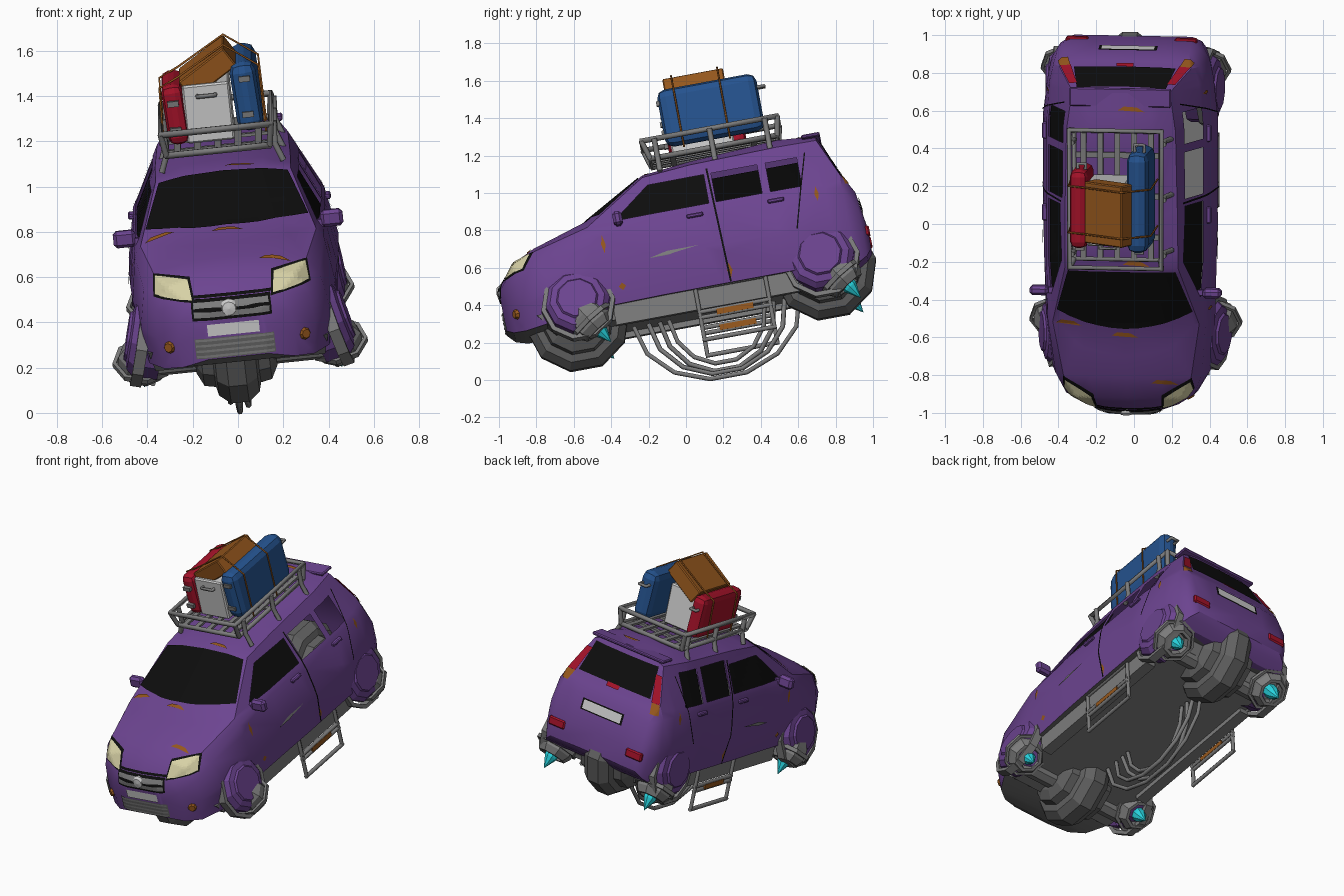
import bpy, bmesh
from math import radians, sin, cos, pi
from mathutils import Matrix, Vector
from mathutils.bvhtree import BVHTree

if "Cube" in bpy.data.objects:
    bpy.data.objects.remove(bpy.data.objects["Cube"], do_unlink=True)

# The whole car floats nose-down and slightly rolled
TILT = (Matrix.Translation((-.025, 0, .7)) @ Matrix.Rotation(radians(10.5), 4, 'X')
        @ Matrix.Rotation(radians(-6), 4, 'Y'))


def material(name, *rgb):
    m = bpy.data.materials.new(name)
    m.use_nodes = True
    m.diffuse_color = (*rgb, 1)
    m.node_tree.nodes["Principled BSDF"].inputs["Base Color"].default_value = (*rgb, 1)
    return m


purple = material("purple paint", .15, .058, .28)
black = material("black glass", .004, .004, .004)
dark = material("dark grey", .12, .12, .12)
grey = material("metal grey", .2, .2, .2)
cream = material("cream lamp", .68, .64, .38)
white = material("white", .62, .62, .62)
red = material("red", .37, .006, .022)
blue = material("blue", .018, .085, .27)
brown = material("rusty brown", .3, .095, .012)
cyan = material("cyan glow", .02, .64, .72)


def place(name, data, *mats):
    ob = bpy.data.objects.new(name, data)
    bpy.context.collection.objects.link(ob)
    for m in mats:
        data.materials.append(m)
    ob.matrix_world = TILT
    return ob


def solid(name, bm, *mats):
    me = bpy.data.meshes.new(name)
    bm.to_mesh(me)
    bm.free()
    return place(name, me, *mats)


def box(name, mat, centre, size, tilt=0, bevel=0, segments=1):
    bm = bmesh.new()
    bmesh.ops.create_cube(bm, size=1, matrix=Matrix.Diagonal((*size, 1)))
    if bevel:
        bmesh.ops.bevel(bm, geom=bm.edges[:], offset=bevel, segments=segments, profile=.5, affect='EDGES')
    bm.transform(Matrix.Translation(centre) @ Matrix.Rotation(radians(tilt), 4, 'Y'))
    return solid(name, bm, mat)


def bars(name, mat, paths, r, closed=False):
    cu = bpy.data.curves.new(name, 'CURVE')
    cu.dimensions = '3D'
    cu.bevel_depth, cu.bevel_resolution, cu.use_fill_caps = r, 1, True
    for path in paths:
        sp = cu.splines.new('POLY')
        sp.points.add(len(path) - 1)
        sp.use_cyclic_u = closed
        for p, co in zip(sp.points, path):
            p.co = (*co, 1)
    return place(name, cu, mat)


def turn(name, mat, profile, centre, axis, sides):
    """Revolve (radius, height) points round an axis."""
    bm = bmesh.new()
    vs = [bm.verts.new((r, 0, h)) for r, h in profile]
    es = [bm.edges.new(p) for p in zip(vs, vs[1:])]
    bmesh.ops.spin(bm, geom=vs + es, cent=(0, 0, 0), axis=(0, 0, 1), angle=2 * pi, steps=sides)
    bmesh.ops.remove_doubles(bm, verts=bm.verts[:], dist=.0005)
    bmesh.ops.recalc_face_normals(bm, faces=bm.faces[:])
    bm.transform(Matrix.Translation(centre) @ Vector(axis).to_track_quat('Z', 'Y').to_matrix().to_4x4())
    return solid(name, bm, mat)


def hoop(inner, outer, low, high):
    return [(inner, low), (outer, low), (outer, high), (inner, high), (inner, low)]


# Body stations: y, floor z, half width, belt z, belt half width, edge z, edge half width, top z
STATIONS = [
    (-1.025, -.27, .14, -.15, .14, -.06, .12, -.04), (-.985, -.3, .26, -.1, .25, -.02, .2, .01),
    (-.92, -.31, .35, -.04, .34, .05, .28, .085), (-.8, -.3, .42, .03, .39, .1, .34, .14),
    (-.5, -.27, .45, .13, .42, .17, .39, .235), (-.16, -.265, .46, .15, .425, .39, .3, .42),
    (.1, -.265, .465, .15, .425, .41, .3, .45), (.58, -.265, .465, .15, .425, .42, .29, .485),
    (.79, -.29, .44, .14, .41, .42, .26, .465), (.88, -.29, .42, .13, .39, .21, .35, .235),
    (.945, -.25, .38, .0, .38, .1, .33, .12), (.975, -.21, .33, -.14, .33, -.1, .32, -.08)]

bm = bmesh.new()
rings = []
for y, floor, wide, belt, wb, edge, we, top in STATIONS:
    half = [(wide * .95, floor), (wide, (floor + belt) / 2), (wb, belt), (we, edge),
            (we * .6, edge + (top - edge) * .75)]
    ring = [(0, floor)] + half + [(0, top)] + [(-x, z) for x, z in reversed(half)]
    rings.append([bm.verts.new((x, y, z)) for x, z in ring])
for a, b in zip(rings, rings[1:]):
    for i in range(len(a)):
        j = (i + 1) % len(a)
        bm.faces.new((a[i], a[j], b[j], b[i]))
bm.faces.new(rings[0])
bm.faces.new(rings[-1])
bmesh.ops.triangulate(bm, faces=bm.faces[:])
bmesh.ops.recalc_face_normals(bm, faces=bm.faces[:])
skin = BVHTree.FromBMesh(bm)

# Cut the side window openings
PILLAR, SLANT = Vector((0, -.35, .178)), Vector((0, .164, -.21))
cuts = [(Vector((0, y, 0)), (0, 1, 0)) for y in (.165, .205, .455, .5, .67)]
cuts += [(Vector((0, 0, z)), (0, 0, 1)) for z in (.178, .342, .372)] + [(PILLAR, SLANT)]
for co, no in cuts:
    bmesh.ops.bisect_plane(bm, geom=bm.verts[:] + bm.edges[:] + bm.faces[:], plane_co=co, plane_no=no)


def is_opening(c):
    top = .342 if c.x > 0 or c.y < .17 else .372
    along = .205 < c.y < .455 or .5 < c.y < .67 or (c.y < .165 and (c - PILLAR).dot(SLANT) > 0)
    return abs(c.x) > .25 and .178 < c.z < top and along


for f in bm.faces:
    f.material_index = int(f.normal.z < -.7 and f.calc_center_median().y < .85)
bmesh.ops.delete(bm, geom=[f for f in bm.faces if is_opening(f.calc_center_median())], context='FACES')
body = solid("car_body", bm, purple, dark)
bpy.context.view_layer.objects.active = body
body.select_set(True)
bpy.ops.object.shade_smooth_by_angle(angle=radians(28))

AIM = {"front": Vector((0, 1, 0)), "rear": Vector((0, -1, 0)), "top": Vector((0, 0, -1)),
       "left": Vector((-1, 0, 0)), "right": Vector((1, 0, 0))}


def plate(name, mat, side, quad, bow=0, lift=.006, n=10):
    """Thin panel following the body, from a four-cornered outline seen from one side."""
    d = AIM[side]
    c = [Vector(q) for q in quad]
    bm = bmesh.new()
    grid = {}
    for i in range(n + 1):
        for j in range(n + 1):
            u, v = i / n, j / n
            a, b = c[0].lerp(c[1], u).lerp(c[3].lerp(c[2], u), v)
            b += bow * (1 - (2 * u - 1) ** 2) * (1 - v)
            p = Vector((0, a, b) if d.x else (a, 0, b) if d.y else (a, b, 0))
            co, normal, _, _ = skin.ray_cast(p - 2 * d, d)
            if co:
                grid[i, j] = bm.verts.new(co + normal * lift)
    for i in range(n):
        for j in range(n):
            ks = [(i, j), (i + 1, j), (i + 1, j + 1), (i, j + 1)]
            if all(k in grid for k in ks):
                f = bm.faces.new([grid[k] for k in ks])
                f.normal_update()
                if f.normal.dot(d) > 0:
                    f.normal_flip()
    return solid(name, bm, mat)


def rect(x, z, w, h):
    return [(x - w, z - h), (x + w, z - h), (x + w, z + h), (x - w, z + h)]


# Glass, sunk into the side openings (the rear windows on the left are open)
plate("windscreen", black, "top", [(-.36, -.42), (.36, -.42), (.285, -.18), (-.285, -.18)], bow=-.1)
plate("rear_window", black, "rear", [(-.27, .225), (.27, .225), (.235, .41), (-.235, .41)])
plate("right_rear_window", black, "right", [(.19, .16), (.47, .16), (.47, .385), (.19, .385)], lift=-.015)
plate("right_quarter_window", black, "right", [(.485, .16), (.69, .16), (.69, .385), (.485, .385)], lift=-.015)
for side in ("left", "right"):
    plate(side + "_front_window", black, side, [(-.39, .16), (.18, .16), (.18, .36), (-.14, .36)], lift=-.015)
    # Door seams, scratch and rust
    plate(side + "_door_seam", black, side, [(.2, -.26), (.21, -.26), (.19, .37), (.18, .37)])
    plate(side + "_rear_door_seam", black, side, [(.6, -.05), (.607, -.05), (.72, .36), (.713, .36)])
    plate(side + "_scratch", grey, side, [(-.2, -.06), (-.1, -.06), (.07, -.04), (-.1, -.04)])
    for k, (y, z, w, h) in enumerate([(-.43, .06, .012, .05), (-.37, -.18, .02, .02),
                                      (.21, -.2, .015, .04), (.74, .12, .012, .04)]):
        plate(f"{side}_rust_{k}", brown, side, [(y, z - h), (y + w, z), (y, z + h), (y - w, z)], lift=.004)
for x, y in ((0, -.56), (.06, .7), (.08, -.14), (-.3, -.5), (.2, -.83)):
    plate("panel_rust", brown, "top", [(x - .07, y), (x + .07, y - .01), (x + .03, y + .015), (x - .04, y + .02)])

# Nose details
plate("hood_seam", black, "front", rect(-.01, .004, .19, .006))
plate("upper_grille", black, "front", rect(-.01, -.05, .175, .045))
plate("lower_grille", dark, "front", rect(-.01, -.22, .175, .045))
for k in range(4):
    plate(f"lower_slat_{k}", grey, "front", rect(-.01, -.255 + .024 * k, .17, .005), lift=.009)
for z in (-.032, -.07):
    plate("upper_slat", grey, "front", rect(-.01, z, .165, .012), lift=.009)
plate("front_number_plate", white, "front", rect(-.01, -.14, .115, .026))
turn("oval_badge", white, [(0, .02), (.03, .015), (.042, 0), (.04, -.02)], (-.02, -1.02, -.05), (0, -1, 0), 12)

# Tail details
plate("tail_recess", black, "rear", rect(0, .06, .155, .036))
plate("rear_number_plate", white, "rear", rect(0, .06, .142, .028), lift=.009)
plate("brake_lamp", red, "rear", rect(0, .215, .045, .012), lift=.009)
box("roof_spoiler", purple, (0, .765, .452), (.54, .1, .02), bevel=.006)

for s, side in ((1, "left"), (-1, "right")):
    def mirrored(pts):
        return [(s * x, z) for x, z in pts]
    plate(side + "_headlight_rim", black, "front",
          mirrored([(.168, -.02), (.347, .008), (.34, .098), (.18, .083)]), lift=.004)
    plate(side + "_headlight", cream, "front",
          mirrored([(.178, -.011), (.338, .016), (.33, .089), (.19, .073)]), lift=.009)
    turn(side + "_fog_lamp", brown, [(0, .015), (.02, .015), (.028, 0), (.028, -.03)],
         (s * .3, -.955, -.21), (s * .55, -1, 0), 8)
    plate(side + "_tail_lamp", red, "rear", mirrored([(.288, .21), (.347, .21), (.282, .365), (.24, .365)]), lift=.009)
    plate(side + "_indicator", brown, "rear", mirrored([(.31, .15), (.36, .15), (.347, .21), (.29, .21)]))
    box(side + "_reflector", red, (s * .29, .958, -.115), (.12, .05, .055), bevel=.008)
    box(side + "_mirror", purple, (s * .46, -.33, .18), (.1, .05, .075), bevel=.015)
    box(side + "_mirror_arm", purple, (s * .41, -.33, .165), (.06, .03, .03))
    for y in (.08, .52):
        box(side + "_door_handle", purple, (s * .435, y, .125), (.03, .09, .022), bevel=.006)

    # Splayed wheel covers with rims, and hover thrusters
    for end, hub, r, splay, pod in (
            ("front", Vector((s * .49, -.62, -.2)), .175, .26, Vector((s * .43, -.57, -.33))),
            ("rear", Vector((s * .465, .7, -.2)), .185, .12, Vector((s * .37, .785, -.335)))):
        face = Vector((s, 0, splay))
        turn(f"{side}_{end}_wheel_cover", purple,
             [(0, 0), (r * .6, 0), (r * .65, -.012), (r * .85, -.02), (r, -.05), (r, -.16)], hub, face, 10)
        turn(f"{side}_{end}_rim", grey, hoop(r, r + .025, -.09, -.04), hub - Vector((0, 0, .02)), face, 10)
        aim = Vector((s * .05, .53, -.82)).normalized()
        turn(f"{side}_{end}_thruster", grey,
             [(0, -.1), (.07, -.1), (.11, -.04), (.115, .03), (.09, .07), (.07, .07), (.06, .03), (0, .03)],
             pod, aim, 8)
        turn(f"{side}_{end}_thruster_ring", grey, hoop(.12, .137, -.01, .015), pod, aim, 8)
        turn(f"{side}_{end}_flame", cyan, [(0, .03), (.045, .03), (.04, .08), (0, .16)], pod, aim, 8)

    # Sill and hanging step ladder
    box(side + "_sill", grey, (s * .37, .06, -.31), (.07, 1.0, .13))

    def rung(z):
        return [(s * .41, 0, z), (s * .41, .4, z)]
    bars(side + "_step_frame", grey, [rung(-.26), rung(-.39), rung(-.42), rung(-.54)]
         + [[(s * .41, y, -.24), (s * .41, y, -.54)] for y in (.01, .39)], .013)
    box(side + "_step_tread", brown, (s * .41, .2, -.405), (.03, .2, .03))

# Underbody, axles and stepped drums
bm = bmesh.new()
bmesh.ops.create_cube(bm, size=1, matrix=Matrix.Translation((0, 0, -.295)) @ Matrix.Diagonal((.8, 1.7, .1, 1)))
for v in bm.verts:
    if v.co.z < -.3:
        v.co.x *= .94
        v.co.y *= .9
solid("underbody", bm, grey)
DRUM = [(0, .18), (.13, .18), (.19, .15), (.2, .1), (.24, .09), (.28, .04)]
for end, y, z in (("front", -.64, -.265), ("rear", .71, -.235)):
    turn(end + "_drum", dark, DRUM + [(r, -h) for r, h in reversed(DRUM)], (-.02, y, z), (1, 0, 0), 10)
    turn(end + "_axle", grey, [(0, -.42), (.06, -.42), (.06, .42), (0, .42)], (0, y, -.33), (1, 0, 0), 8)

# Landing hoops
hoops = []
for lean, a, b in ((0, .45, .36), (.12, .37, .34), (-.12, .31, .32), (0, .26, .28)):
    arc = [pi * k / 7 for k in range(8)]
    hoops.append([(b * sin(t) * sin(lean) - .04, .1 + a * cos(t), -.355 - b * sin(t) * cos(lean)) for t in arc])
bars("landing_hoops", grey, hoops, .013)


# Roof rack
def frame(w, y0, y1, z):
    return [(x - .012, y, z) for x, y in ((-w, y0), (w, y0), (w, y1), (-w, y1))]


low, high = frame(.23, -.1, .59, .49), frame(.245, -.13, .61, .59)
bars("rack_rails", grey, [low, high], .016, closed=True)
bars("rack_posts", grey, [p for p in zip(low, high)]
     + [[(s * .27, y, .41), (s * .24, y, .49), (s * .245, y, .59)] for s in (1, -1) for y in (-.06, .24, .54)], .015)
for k in range(5):
    box(f"rack_slat_{k}", grey, (-.192 + .09 * k, .24, .495), (.03, .68, .014))
for y in (.02, .24, .46):
    box("rack_crossbar", grey, (-.012, y, .485), (.46, .03, .014))

# Luggage
box("blue_suitcase", blue, (.135, .265, .695), (.115, .54, .31), tilt=-3, bevel=.045, segments=2)
box("red_suitcase", red, (-.185, .215, .645), (.095, .42, .27), tilt=-3, bevel=.035, segments=2)
box("white_suitcase", white, (-.04, .19, .64), (.21, .34, .26), bevel=.008)
box("brown_suitcase", brown, (-.025, .205, .81), (.25, .33, .1), tilt=-32, bevel=.006)
bars("suitcase_handles", grey, [
    [(.11, .53, .77), (.11, .57, .77), (.16, .57, .77), (.16, .53, .77)],
    [(-.2, .42, .7), (-.2, .45, .7), (-.16, .45, .7), (-.16, .42, .7)],
    [(-.08, .03, .72), (-.08, 0, .72), (0, 0, .72), (0, .03, .72)]], .01)
for x, z in ((-.19, .58), (-.19, .7), (.135, .62), (.135, .78)):
    box("suitcase_clasp", grey, (x, .0, z), (.05, .03, .025))
bars("luggage_ropes", brown, [[(-.25, y, .52), (-.245, y, .76), (-.16, y, .8), (.055, y, .925),
                               (.2, y, .82), (.205, y, .52)] for y in (.09, .34)], .005)
